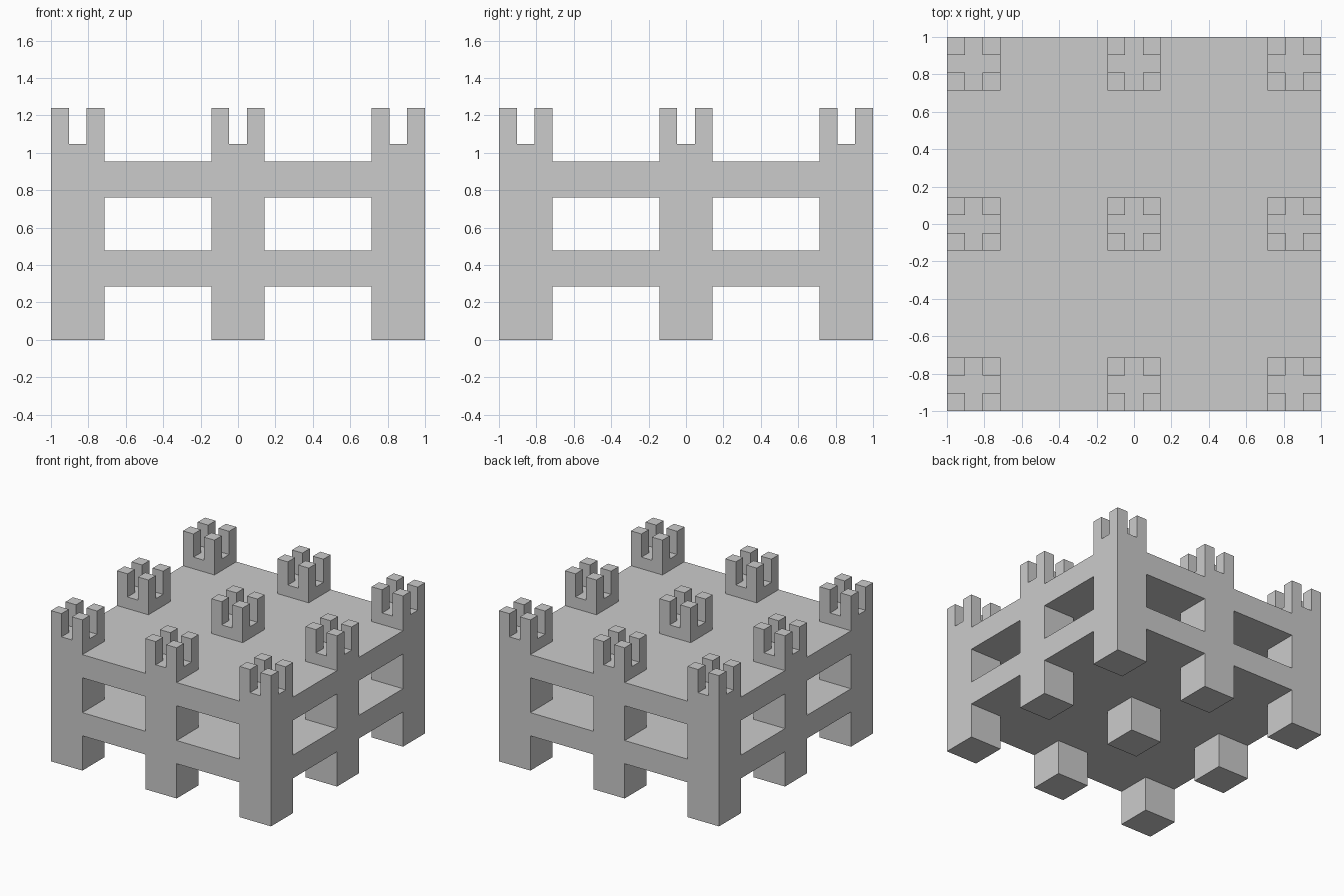
import bpy, bmesh
from mathutils import Matrix

if "Cube" in bpy.data.objects:
    bpy.data.objects.remove(bpy.data.objects["Cube"])

U = 2 / 21            # grid unit: the block is 21 units wide
CENTRES = (-9, 0, 9)  # post centres in units


def boxes(name, specs):
    """One object from boxes given as (centre x, centre y, size x, size y, z0, z1)."""
    bm = bmesh.new()
    for x, y, sx, sy, z0, z1 in specs:
        m = Matrix.Translation((x, y, (z0 + z1) / 2)) @ Matrix.Diagonal((sx, sy, z1 - z0, 1))
        bmesh.ops.create_cube(bm, size=1, matrix=m)
    mesh = bpy.data.meshes.new(name)
    bm.to_mesh(mesh)
    bm.free()
    ob = bpy.data.objects.new(name, mesh)
    bpy.context.collection.objects.link(ob)
    return ob


def combine(target, other, operation):
    """Apply a boolean and remove the helper."""
    mod = target.modifiers.new(operation.lower(), 'BOOLEAN')
    mod.operation = operation
    mod.solver = 'EXACT'
    mod.object = other
    bpy.context.view_layer.objects.active = target
    bpy.ops.object.modifier_apply(modifier=mod.name)
    bpy.data.objects.remove(other)


# Nine square posts
frame = boxes("posts_and_decks", [(x, y, 3, 3, 0, 13) for x in CENTRES for y in CENTRES])

# Crossing notches leave four prongs on every post
combine(frame, boxes("notch_along_x", [(0, c, 24, 1, 11, 15) for c in CENTRES]), 'DIFFERENCE')
combine(frame, boxes("notch_along_y", [(c, 0, 1, 24, 11, 15) for c in CENTRES]), 'DIFFERENCE')

# Two full decks joined to the posts
combine(frame, boxes("decks", [(0, 0, 21, 21, z, z + 2) for z in (3, 8)]), 'UNION')

# Merge flush faces and scale to final size
bm = bmesh.new()
bm.from_mesh(frame.data)
bmesh.ops.dissolve_limit(bm, angle_limit=0.01, verts=bm.verts, edges=bm.edges)
bmesh.ops.scale(bm, vec=(U, U, U), verts=bm.verts)
bm.to_mesh(frame.data)
bm.free()
